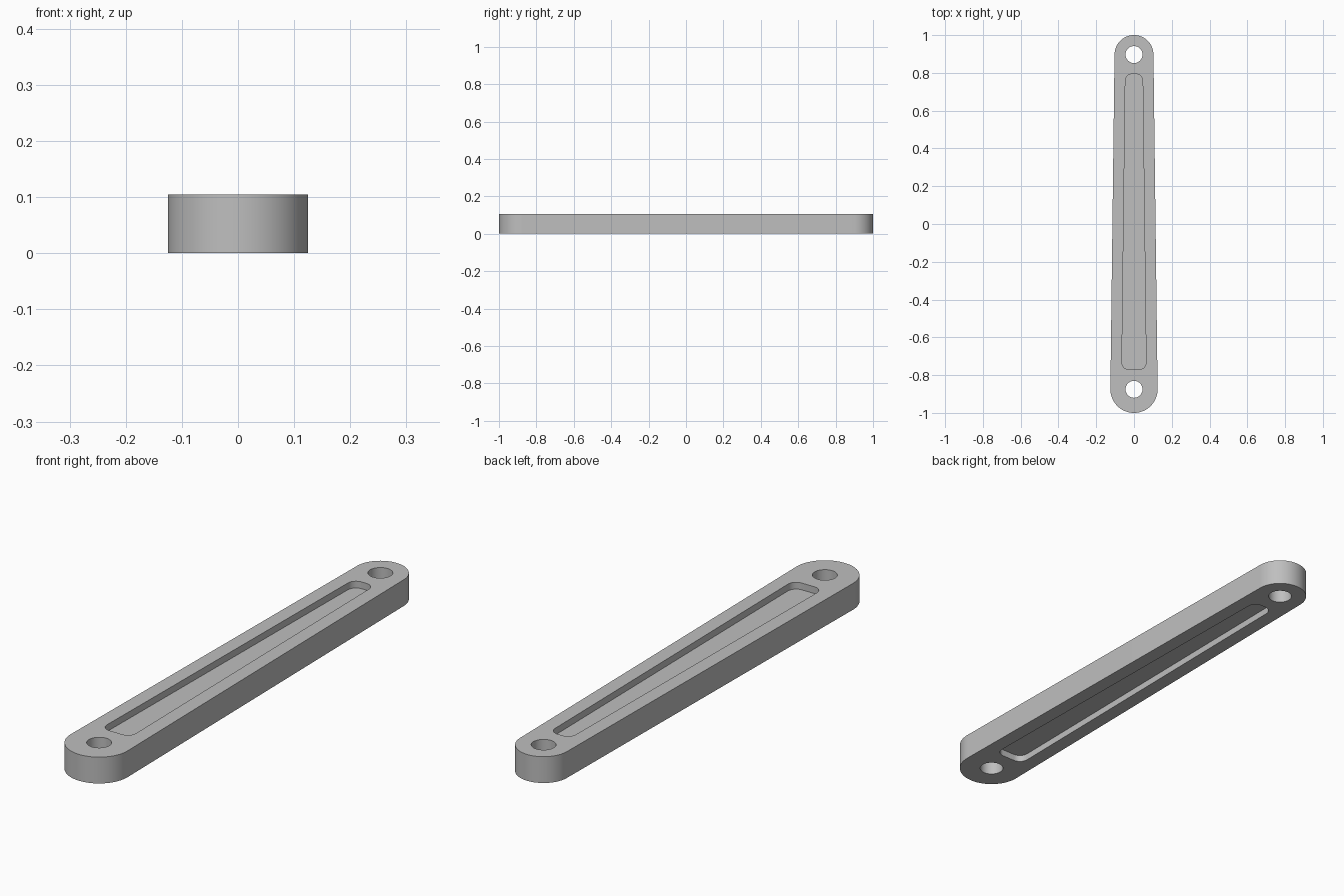
import bpy
import bmesh
from math import sin, cos, pi, asin

HEIGHT, DEPTH = 0.105, 0.027
FRONT_Y, FRONT_R = -0.875, 0.125
BACK_Y, BACK_R = 0.897, 0.103
HOLE_R = 0.045
TILT = asin((FRONT_R - BACK_R) / (BACK_Y - FRONT_Y))  # taper of the long sides

cube = bpy.data.objects.get("Cube")
if cube:
    bpy.data.objects.remove(cube, do_unlink=True)

grey = bpy.data.materials.new("plain grey")
grey.use_nodes = True
colour = (0.52, 0.52, 0.52, 1)
grey.diffuse_color = colour
grey.node_tree.nodes["Principled BSDF"].inputs["Base Color"].default_value = colour


def arc(x, y, r, start, end, steps):
    """Points along an arc, running counter-clockwise."""
    angles = [start + (end - start) * i / steps for i in range(steps + 1)]
    return [(x + r * cos(a), y + r * sin(a)) for a in angles]


def prism(name, outline, low, high):
    """Extrude a closed outline between two heights."""
    bm = bmesh.new()
    face = bm.faces.new([bm.verts.new((x, y, low)) for x, y in outline])
    top = bmesh.ops.extrude_face_region(bm, geom=[face])["geom"]
    verts = [v for v in top if isinstance(v, bmesh.types.BMVert)]
    bmesh.ops.translate(bm, verts=verts, vec=(0, 0, high - low))
    bmesh.ops.recalc_face_normals(bm, faces=bm.faces[:])
    mesh = bpy.data.meshes.new(name)
    bm.to_mesh(mesh)
    bm.free()
    mesh.materials.append(grey)
    obj = bpy.data.objects.new(name, mesh)
    bpy.context.collection.objects.link(obj)
    return obj


# Tapered bar with a round at each end
bar_outline = (arc(0, BACK_Y, BACK_R, TILT, pi - TILT, 48)
               + arc(0, FRONT_Y, FRONT_R, pi - TILT, 2 * pi + TILT, 48))
bar = prism("link_bar", bar_outline, 0, HEIGHT)

# Tapered pocket with four rounded corners
corner, back_x, back_y, front_x, front_y = 0.036, 0.01, 0.758, 0.028, -0.734
pocket = (arc(back_x, back_y, corner, TILT, pi / 2, 12)
          + arc(-back_x, back_y, corner, pi / 2, pi - TILT, 12)
          + arc(-front_x, front_y, corner, pi - TILT, 1.5 * pi, 12)
          + arc(front_x, front_y, corner, 1.5 * pi, 2 * pi + TILT, 12))

# Pin holes through both ends, pockets in both faces
cutters = [prism("top_pocket_cutter", pocket, HEIGHT - DEPTH, HEIGHT + 0.1),
           prism("bottom_pocket_cutter", pocket, -0.1, DEPTH)]
for name, y in (("back_hole_cutter", BACK_Y), ("front_hole_cutter", FRONT_Y)):
    cutters.append(prism(name, arc(0, y, HOLE_R, 0, 2 * pi, 48)[:-1], -0.1, HEIGHT + 0.1))

bpy.context.view_layer.objects.active = bar
bar.select_set(True)
for cutter in cutters:
    cutter.hide_render = True
    cut = bar.modifiers.new(cutter.name, "BOOLEAN")
    cut.operation = "DIFFERENCE"
    cut.solver = "EXACT"
    cut.object = cutter
    bpy.ops.object.modifier_apply(modifier=cut.name)
    bpy.data.objects.remove(cutter, do_unlink=True)

bpy.ops.object.shade_smooth_by_angle(angle=0.6)
